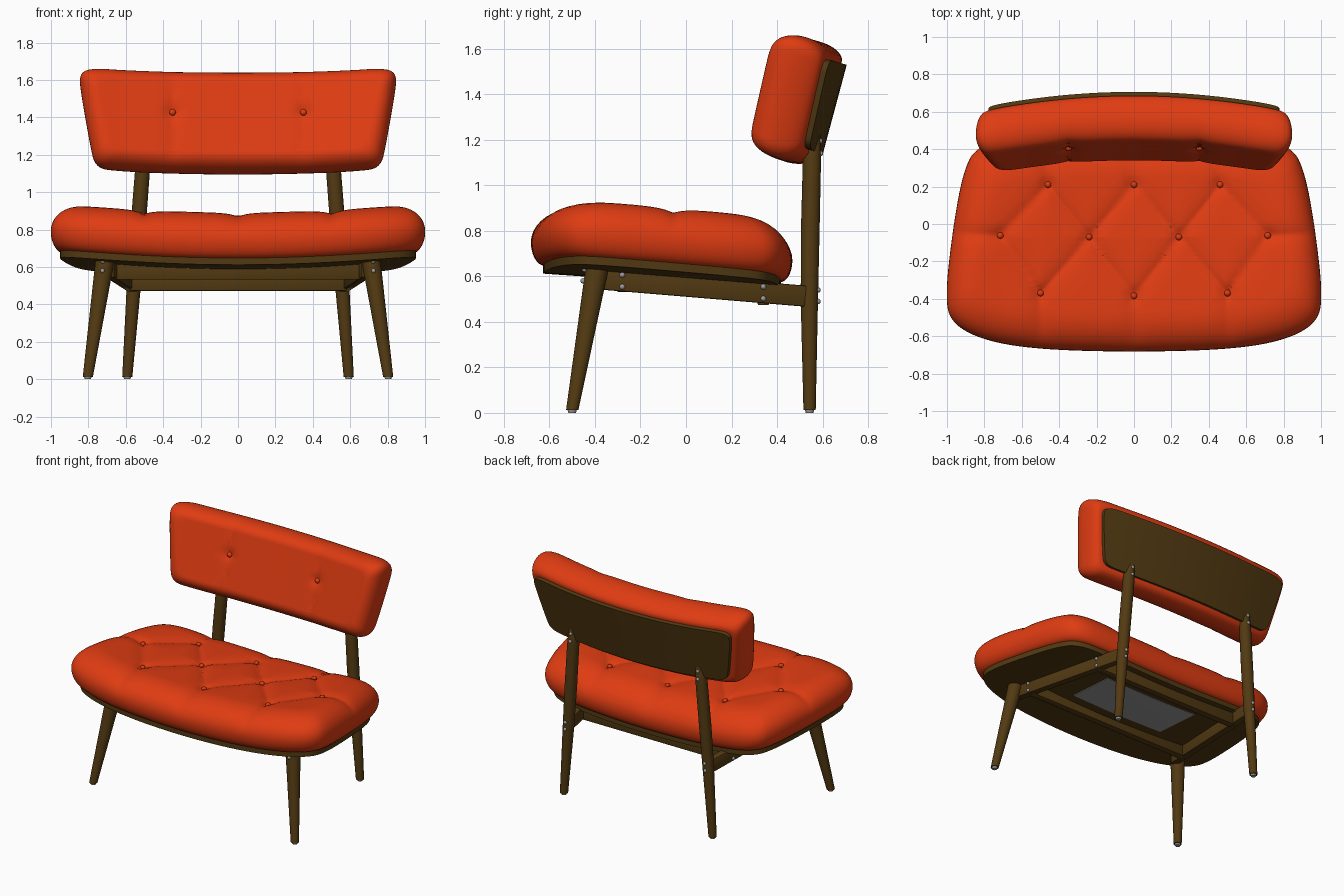
import bpy, bmesh, math
from mathutils import Vector, Matrix

if "Cube" in bpy.data.objects:
    bpy.data.objects.remove(bpy.data.objects["Cube"])


def material(name, rgb):
    m = bpy.data.materials.new(name)
    m.diffuse_color = (*rgb, 1)
    m.use_nodes = True
    m.node_tree.nodes["Principled BSDF"].inputs["Base Color"].default_value = m.diffuse_color
    return m


RED = material("orange red fabric", (0.74, 0.045, 0.006))
WOOD = material("dark brown wood", (0.085, 0.042, 0.006))
GREY = material("grey metal", (0.33, 0.33, 0.34))


def finish(bm, name, mat, angle=40):
    bmesh.ops.recalc_face_normals(bm, faces=bm.faces)
    me = bpy.data.meshes.new(name)
    bm.to_mesh(me)
    bm.free()
    me.materials.append(mat)
    ob = bpy.data.objects.new(name, me)
    bpy.context.collection.objects.link(ob)
    bpy.ops.object.select_all(action='DESELECT')
    ob.select_set(True)
    bpy.context.view_layer.objects.active = ob
    bpy.ops.object.shade_smooth_by_angle(angle=math.radians(angle))
    return ob


def rounded_outline(half, steps=4):
    """Mirror a half outline in x and round it by corner cutting."""
    pts = half + [(-x, y) for x, y in reversed(half) if x > 0]
    for _ in range(steps):
        out = []
        for (ax, ay), (bx, by) in zip(pts, pts[1:] + pts[:1]):
            out += [(.75 * ax + .25 * bx, .75 * ay + .25 * by),
                    (.25 * ax + .75 * bx, .25 * ay + .75 * by)]
        pts = out
    return pts


def shell(name, outline, yc, rings, place, mat):
    """Closed body from scaled copies of an outline; rings are (sx, sy, h)."""
    bm = bmesh.new()
    loops = [[bm.verts.new(place(x * sx, yc + (y - yc) * sy, h)) for x, y in outline]
             for sx, sy, h in rings]
    n = len(outline)
    for a, b in zip(loops, loops[1:]):
        for i in range(n):
            j = (i + 1) % n
            bm.faces.new((a[i], a[j], b[j], b[i]))
    for loop, h in ((loops[0], rings[0][2]), (loops[-1], rings[-1][2])):
        c = bm.verts.new(place(0, yc, h))
        for i in range(n):
            bm.faces.new((loop[i], loop[(i + 1) % n], c))
    return finish(bm, name, mat)


def cushion_rings(low, up, mid, top, inner=40):
    rings = [(s * (1 - low[0]), s * (1 - low[1]), 0) for s in (.1, .4, .7, .9)]
    for i in range(-8, 11):
        a = math.radians(90 * i / (8 if i < 0 else 10))
        k, rise = (low, mid) if i < 0 else (up, top - mid)
        f = 1 - math.cos(a)
        rings.append((1 - k[0] * f, 1 - k[1] * f, mid + rise * math.sin(a)))
    for i in range(1, inner):
        s = 1 - i / inner
        rings.append((s * (1 - up[0]), s * (1 - up[1]), top))
    return rings


def slab_rings(sx, sy, lo, hi):
    s = [i / 12 for i in range(1, 13)]
    return [(sx * t, sy * t, lo) for t in s] + [(sx * t, sy * t, hi) for t in reversed(s)]


def seg_dist(p, a, b):
    p, a, b = Vector(p), Vector(a), Vector(b)
    t = max(0, min(1, (p - a).dot(b - a) / (b - a).length_squared))
    return (p - a - t * (b - a)).length


def tube(name, path, mat, n=24):
    """Round tapered post through (x, y, z, radius) sections."""
    bm = bmesh.new()
    loops = [[bm.verts.new((x + r * math.cos(2 * math.pi * i / n),
                            y + r * math.sin(2 * math.pi * i / n), z)) for i in range(n)]
             for x, y, z, r in path]
    for a, b in zip(loops, loops[1:]):
        for i in range(n):
            j = (i + 1) % n
            bm.faces.new((a[i], a[j], b[j], b[i]))
    bm.faces.new(loops[0])
    bm.faces.new(loops[-1])
    return finish(bm, name, mat)


def bar(name, p, q, thick, height):
    """Bevelled rail between two points."""
    p, q = Vector(p), Vector(q)
    d = (q - p).normalized()
    side = d.cross(Vector((0, 0, 1))).normalized()
    up = side.cross(d)
    m = Matrix((d * (q - p).length, side * thick, up * height)).transposed().to_4x4()
    bm = bmesh.new()
    bmesh.ops.create_cube(bm, size=1, matrix=Matrix.Translation((p + q) / 2) @ m)
    bmesh.ops.bevel(bm, geom=bm.edges[:], offset=.006, segments=2, affect='EDGES', profile=.5)
    return finish(bm, name, WOOD)


def dots(name, centres, r, mat):
    """Small round heads gathered in one object."""
    bm = bmesh.new()
    for c in centres:
        bmesh.ops.create_uvsphere(bm, u_segments=12, v_segments=8, radius=r,
                                  matrix=Matrix.Translation(c))
    return finish(bm, name, mat, 80)


# Seat: tufted cushion, curved board and underside plate
A, B, C, D, E, F = (0, .21), (.46, .21), (.24, -.07), (.715, -.062), (0, -.385), (.5, -.37)
seams = [(A, C), (C, B), (B, D), (D, F), (F, C), (C, E), (D, (1.1, -.04)),
         (F, (.5, -.7)), (E, (0, -.7)), (B, (.47, .5)), (A, (0, .5))]
SEAT_TOP = .255


def seat_base(x, y):
    return .645 + .06 * x * x - .07 * (y + .6)


def seat_place(x, y, h):
    w = max(0, min(1, (h - .1) / .15))
    if w > 0:
        p = (abs(x), y)
        d = min(seg_dist(p, a, b) for a, b in seams)
        k = min((Vector(p) - Vector(b)).length for b in (A, B, C, D, E, F))
        h -= w * (.022 * math.exp(-d / .05) + .014 * math.exp(-(k / .04) ** 2))
    return Vector((x, y, seat_base(x, y) + h))


seat_line = rounded_outline([(0, -.685), (.5, -.672), (.8, -.625), (.98, -.53), (1.01, -.38),
                             (.965, 0), (.915, .27), (.85, .41), (.65, .46), (0, .47)])
shell("seat_cushion", seat_line, -.1, cushion_rings((.06, .1), (.18, .36), .1, SEAT_TOP),
      seat_place, RED)
shell("seat_board", seat_line, -.1, slab_rings(.95, .91, -.035, .008), seat_place, WOOD)
plate_line = [(-.38, -.18), (0, -.18), (.38, -.18), (.38, .18), (0, .18), (-.38, .18)]
shell("underside_plate", plate_line, 0, slab_rings(1, 1, -.039, -.031), seat_place, GREY)
dots("seat_buttons", [seat_place(s * x, y, SEAT_TOP + .004) for x, y in (A, B, C, D, E, F)
                      for s in ((1, -1) if x else (1,))], .018, RED)


# Backrest: leaning, curved cushion on a board
def back_place(x, v, w):
    if w > .12:
        k = (w - .12) / .12
        d = abs(abs(x) - .35)
        w -= k * (.012 * math.exp(-d / .05) + .014 * math.exp(-((d * d + (v - .005) ** 2) / .0016)))
    w += .13 * x * x
    return Vector((x, .635 - .966 * w + .259 * v, 1.36 + .966 * v + .259 * w))


back_line = rounded_outline([(0, -.30), (.66, -.297), (.765, -.28), (.79, -.17), (.84, .12),
                             (.85, .225), (.78, .255), (.6, .25), (0, .25)])
shell("back_cushion", back_line, -.02, cushion_rings((.06, .22), (.12, .3), .12, .245),
      back_place, RED)
shell("back_board", back_line, -.01, slab_rings(.92, .74, -.025, .006), back_place, WOOD)
dots("back_buttons", [back_place(s * .35, .005, .25) for s in (1, -1)], .018, RED)

# Frame: legs, posts, side rails, glides and screws
screws = []
for s, side in ((1, "right"), (-1, "left")):
    tube("front_leg_" + side, [(s * .803, -.50, .012, .027), (s * .715, -.395, .61, .05),
                               (s * .71, -.39, .65, .05)], WOOD)
    tube("back_post_" + side, [(s * .592, .543, .012, .027), (s * .557, .542, .5, .038),
                               (s * .535, .546, .8, .041), (s * .512, .553, 1.1, .04),
                               (s * .503, .557, 1.225, .034), (s * .502, .557, 1.245, .024)], WOOD)
    a, b = Vector((s * .685, -.40, .59)), Vector((s * .565, .525, .513))
    bar("side_rail_" + side, a, b, .05, .092)
    for name, x, y in (("front", .803, -.50), ("back", .592, .543)):
        tube(f"{name}_glide_{side}", [(s * x, y, 0, .017), (s * x, y, .016, .021)], GREY)
    for y in (-.28, .34):
        p = a.lerp(b, (y + .40) / .925)
        screws += [p + Vector((s * .026, 0, dz)) for dz in (-.026, .026)]
    screws += [(s * .725, -.452, .58), (s * .722, -.445, .63),
               (s * .558, .58, .49), (s * .555, .58, .54),
               (s * .509, .591, 1.14), (s * .506, .589, 1.195)]
dots("screws", screws, .012, GREY)
bar("front_cross_rail", (-.66, -.28, .577), (.66, -.28, .577), .05, .09)
bar("back_cross_rail", (-.58, .34, .518), (.58, .34, .518), .05, .09)
